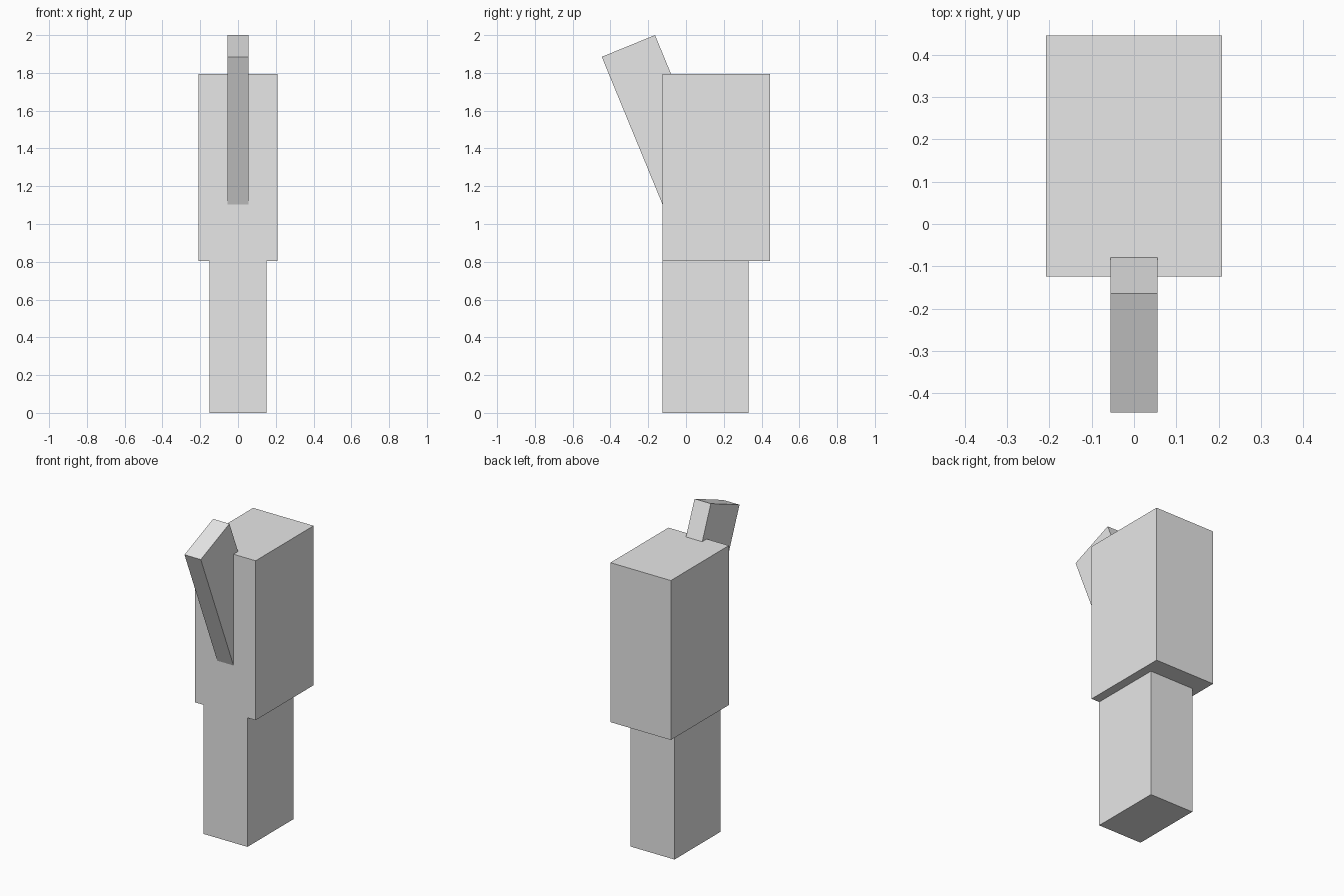
import bpy, bmesh

if "Cube" in bpy.data.objects:
    bpy.data.objects.remove(bpy.data.objects["Cube"])

grey = bpy.data.materials.new("plain grey")
grey.diffuse_color = (0.8, 0.8, 0.8, 1)
grey.use_nodes = True
grey.node_tree.nodes["Principled BSDF"].inputs["Base Color"].default_value = grey.diffuse_color


def prism(name, profile, half_width):
    """Extrude a (y, z) outline across x, centred on x = 0."""
    bm = bmesh.new()
    face = bm.faces.new([bm.verts.new((-half_width, y, z)) for y, z in profile])
    side = bmesh.ops.extrude_face_region(bm, geom=[face])["geom"]
    verts = [v for v in side if isinstance(v, bmesh.types.BMVert)]
    bmesh.ops.translate(bm, verts=verts, vec=(2 * half_width, 0, 0))
    bmesh.ops.recalc_face_normals(bm, faces=bm.faces)
    mesh = bpy.data.meshes.new(name)
    bm.to_mesh(mesh)
    bm.free()
    mesh.materials.append(grey)
    obj = bpy.data.objects.new(name, mesh)
    bpy.context.collection.objects.link(obj)
    return obj


def box_profile(y0, y1, z0, z1):
    return [(y0, z0), (y1, z0), (y1, z1), (y0, z1)]


# Lower post and wider upper block, flush at the front
prism("lower_post", box_profile(-0.124, 0.33, 0, 0.803), 0.152)
prism("upper_block", box_profile(-0.124, 0.446, 0.803, 1.795), 0.208)

# Slanted bar leaning forward out of the block, its foot sunk inside
top_front, top_back = (-0.446, 1.885), (-0.164, 2.0)
dy, dz = 0.345, -0.838
prism("slanted_bar", [top_front, (top_front[0] + dy, top_front[1] + dz),
                      (top_back[0] + dy, top_back[1] + dz), top_back], 0.056)
